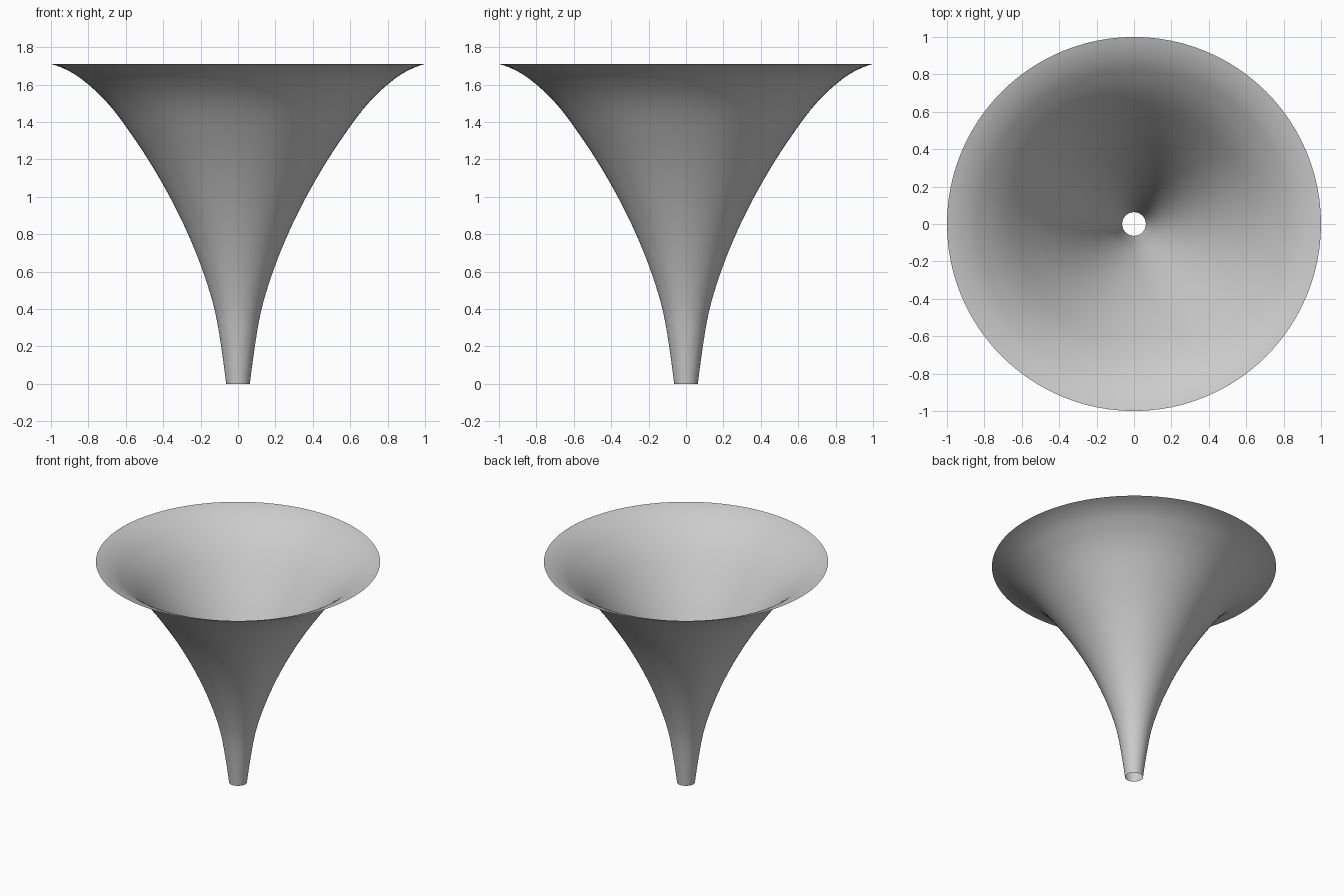
import bpy
import bmesh
import math
from mathutils import Vector

cube = bpy.data.objects.get("Cube")
if cube:
    bpy.data.objects.remove(cube, do_unlink=True)

SEGMENTS = 96
STEPS = 4

# Flare profile as (radius, height), from the narrow throat to the wide rim
PROFILE = [(0.063, 0), (0.09, 0.2), (0.126, 0.4), (0.187, 0.6), (0.267, 0.8),
           (0.365, 1.0), (0.481, 1.2), (0.617, 1.4), (0.71, 1.515),
           (0.80, 1.6), (0.89, 1.665), (1.0, 1.71)]


def smooth_path(points, steps):
    """Catmull-Rom curve through the profile points."""
    pts = [Vector(p) for p in points]
    pts = [2 * pts[0] - pts[1]] + pts + [pts[-1] + Vector((0.12, 0.01))]
    path = []
    for a, b, c, d in zip(pts, pts[1:], pts[2:], pts[3:]):
        for i in range(steps):
            t = i / steps
            path.append(0.5 * (2 * b + (c - a) * t
                               + (2 * a - 5 * b + 4 * c - d) * t ** 2
                               + (3 * b - a - 3 * c + d) * t ** 3))
    path.append(pts[-2])
    return path


# Plain grey material
grey = bpy.data.materials.new("light_grey")
grey.use_nodes = True
color = (0.6, 0.6, 0.6, 1)
grey.diffuse_color = color
grey.node_tree.nodes["Principled BSDF"].inputs["Base Color"].default_value = color

# Open horn: the profile spun around the vertical axis as a single sheet
bm = bmesh.new()
verts = [bm.verts.new((p.x, 0, p.y)) for p in smooth_path(PROFILE, STEPS)]
edges = [bm.edges.new(pair) for pair in zip(verts, verts[1:])]
bmesh.ops.spin(bm, geom=verts + edges, cent=(0, 0, 0), axis=(0, 0, 1),
               angle=math.tau, steps=SEGMENTS, use_merge=True)
bmesh.ops.remove_doubles(bm, verts=bm.verts, dist=0.0005)

# Face the sheet outward
bm.normal_update()
inward = [f for f in bm.faces
          if f.normal.xy.dot(f.calc_center_median().xy) < 0]
bmesh.ops.reverse_faces(bm, faces=inward)

mesh = bpy.data.meshes.new("flared_horn")
bm.to_mesh(mesh)
bm.free()
mesh.materials.append(grey)
mesh.shade_smooth()
horn = bpy.data.objects.new("flared_horn", mesh)
bpy.context.collection.objects.link(horn)
